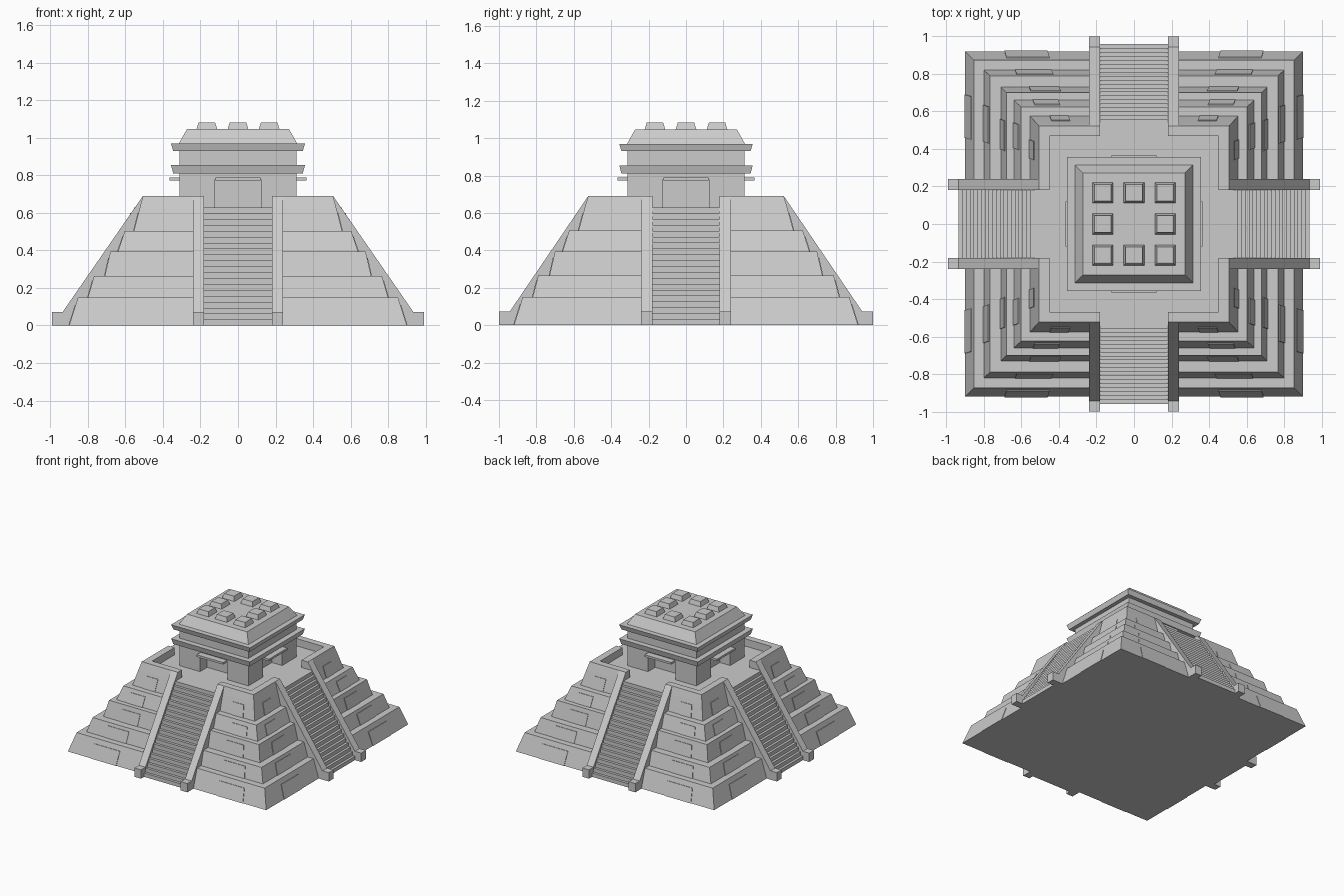
import bpy, bmesh

if "Cube" in bpy.data.objects:
    bpy.data.objects.remove(bpy.data.objects["Cube"])

SIGNS = [(sx, sy) for sx in (-1, 1) for sy in (-1, 1)]
# each side maps (along, outward, z) to world space
SIDES = [
    (lambda a, o, z: (a, -o, z), 0.0),
    (lambda a, o, z: (a, o, z), 0.0),
    (lambda a, o, z: (o, a, z), 1.0),
    (lambda a, o, z: (-o, a, z), 1.0),
]


def finish(bm, name):
    bmesh.ops.recalc_face_normals(bm, faces=bm.faces[:])
    me = bpy.data.meshes.new(name)
    bm.to_mesh(me)
    bm.free()
    ob = bpy.data.objects.new(name, me)
    bpy.context.collection.objects.link(ob)
    return ob


def skin(bm, loop_a, loop_b):
    """Closed solid between two matching loops of 3D points."""
    a = [bm.verts.new(p) for p in loop_a]
    b = [bm.verts.new(p) for p in loop_b]
    n = len(a)
    bm.faces.new(a)
    bm.faces.new(b)
    for i in range(n):
        j = (i + 1) % n
        bm.faces.new((a[i], a[j], b[j], b[i]))


def rect(x0, x1, y0, y1, z):
    return [(x0, y0, z), (x1, y0, z), (x1, y1, z), (x0, y1, z)]


def block(bm, cx, cy, z0, z1, h0, h1):
    """Square block, half width h0 at the bottom and h1 at the top."""
    skin(bm, rect(cx - h0, cx + h0, cy - h0, cy + h0, z0),
         rect(cx - h1, cx + h1, cy - h1, cy + h1, z1))


STAIR, RAIL, FLOOR, TOP = 0.18, 0.24, 0.63, 0.69

# stepped tiers: z0, z1, x bottom, x top, y bottom, y top, panel start, end, top
tiers = [
    (0.0, 0.15, 0.90, 0.853, 0.92, 0.873, 0.45, 0.68, 0.11),
    (0.15, 0.265, 0.80, 0.767, 0.82, 0.79, 0.43, 0.625, 0.24),
    (0.265, 0.395, 0.71, 0.68, 0.73, 0.70, 0.39, 0.55, 0.36),
    (0.395, 0.505, 0.64, 0.603, 0.66, 0.625, 0.395, 0.53, 0.475),
    (0.505, FLOOR, 0.555, 0.523, 0.575, 0.541, 0.34, 0.44, 0.60),
]
for n, (z0, z1, xb, xt, yb, yt, p0, p1, pz) in enumerate(tiers, 1):
    bm, pm = bmesh.new(), bmesh.new()
    f = (pz - z0) / (z1 - z0)
    xp, yp = xb + (xt - xb) * f, yb + (yt - yb) * f
    e = 0.004
    for sx, sy in SIGNS:
        def m(pts):
            return [(x * sx, y * sy, z) for x, y, z in pts]
        skin(bm, m(rect(STAIR, xb, STAIR, yb, z0)), m(rect(STAIR, xt, STAIR, yt, z1)))
        # thin facing slabs on both slopes of the corner
        skin(pm, m(rect(p0 + .01, p1 + .01, yp - .03, yb + e, z0)),
             m(rect(p0, p1, yp - .03, yp + e, pz)))
        skin(pm, m(rect(xp - .03, xb + e, p0 + .01, p1 + .01, z0)),
             m(rect(xp - .03, xp + e, p0, p1, pz)))
    finish(bm, f"tier_{n}")
    finish(pm, f"tier_{n}_facing_slabs")

# parapet corners around the upper terrace
bm = bmesh.new()
for sx, sy in SIGNS:
    def ell(x, y, z):
        pts = [(STAIR, 0.47), (0.45, 0.47), (0.45, STAIR), (x, STAIR), (x, y), (STAIR, y)]
        return [(px * sx, py * sy, z) for px, py in pts]
    skin(bm, ell(0.523, 0.541, FLOOR), ell(0.507, 0.523, TOP))
finish(bm, "parapet")

# stairs and sloping side walls on all four sides
STEPS = 20
stairs, rails = bmesh.new(), bmesh.new()
for place, side in SIDES:
    start, end = 0.96 - 0.025 * side, 0.535
    run = (start - end) / STEPS
    prof = [(0.0, 0.0), (start, 0.0)]
    for i in range(STEPS):
        z = FLOOR * (i + 1) / STEPS
        prof.append((start - run * i, z))
        prof.append((start - run * (i + 1), z))
    prof.append((0.0, FLOOR))
    skin(stairs, [place(-STAIR, o, z) for o, z in prof],
         [place(STAIR, o, z) for o, z in prof])
    s = 0.008 * side
    wall = [(0.46, 0), (1.0 - s, 0), (1.0 - s, 0.072), (0.943 - s, 0.072),
            (0.523 - 2 * s, TOP), (0.47 - 2.5 * s, TOP)]
    for a, b in ((STAIR, RAIL), (-RAIL, -STAIR)):
        skin(rails, [place(a, o, z) for o, z in wall], [place(b, o, z) for o, z in wall])
finish(stairs, "stairs")
finish(rails, "stair_side_walls")

# temple lower storey: core, corner piers and band leave four doorways
bm = bmesh.new()
block(bm, 0, 0, FLOOR, 0.775, 0.22, 0.22)
for sx, sy in SIGNS:
    block(bm, sx * 0.219, sy * 0.219, FLOOR, 0.775, 0.094, 0.094)
block(bm, 0, 0, 0.775, 0.81, 0.313, 0.313)
finish(bm, "temple_walls")

# door lintels
bm = bmesh.new()
for place, side in SIDES:
    skin(bm, [place(a, o, 0.773) for a, o, _ in rect(-.12, .12, .25, .365, 0)],
         [place(a, o, 0.79) for a, o, _ in rect(-.12, .12, .25, .365, 0)])
finish(bm, "door_lintels")

# upper storey, cornices and roof
for name, z0, z1, h0, h1 in (
    ("lower_cornice", 0.81, 0.855, 0.345, 0.357),
    ("upper_wall", 0.855, 0.93, 0.313, 0.313),
    ("upper_cornice", 0.93, 0.97, 0.345, 0.357),
    ("roof", 0.97, 1.047, 0.315, 0.272),
):
    bm = bmesh.new()
    block(bm, 0, 0, z0, z1, h0, h1)
    finish(bm, name)

# ring of eight roof blocks
bm = bmesh.new()
for i in (-1, 0, 1):
    for j in (-1, 0, 1):
        if i or j:
            block(bm, i * 0.166, j * 0.166, 1.047, 1.083, 0.055, 0.044)
finish(bm, "roof_blocks")
